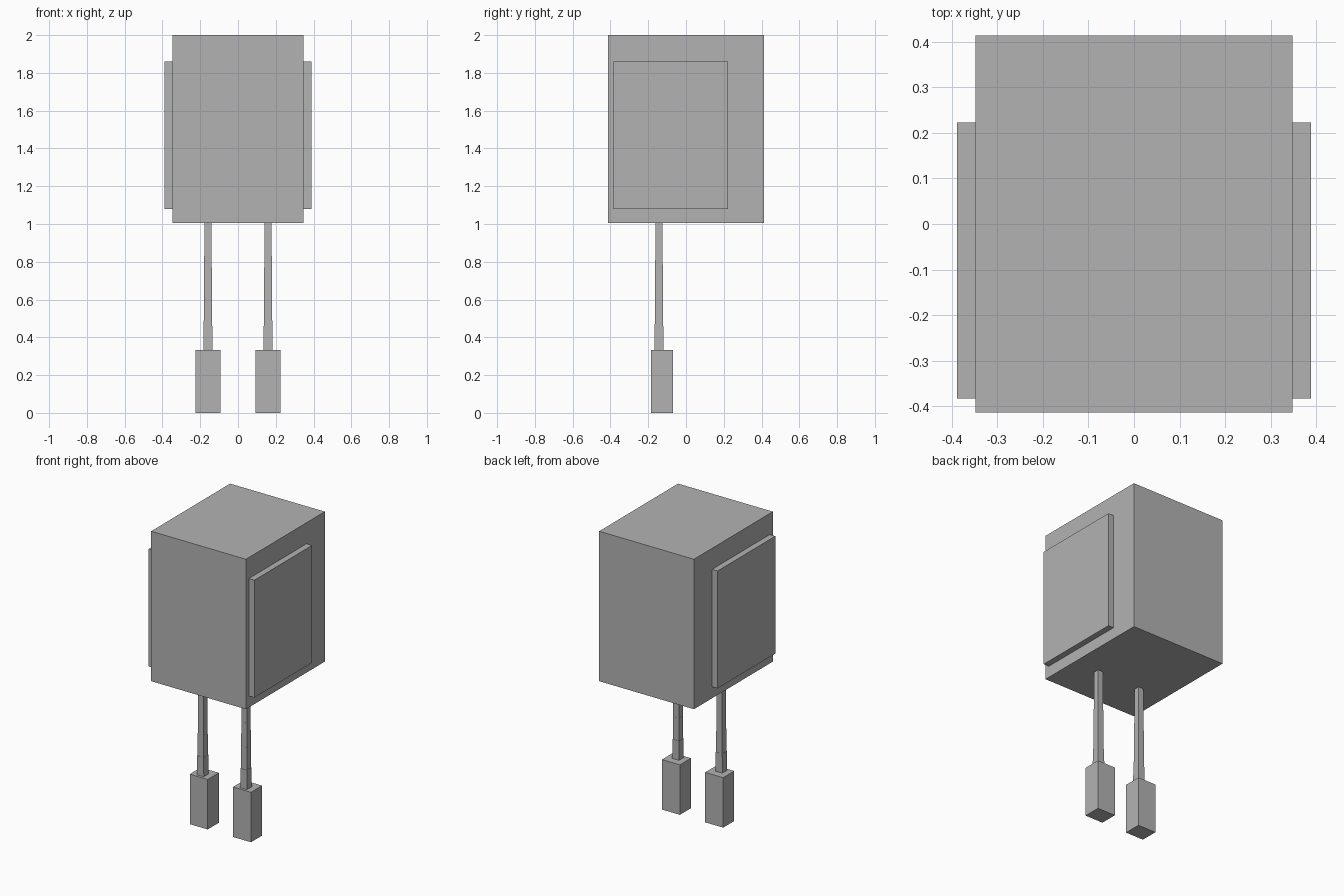
import bpy

cube = bpy.data.objects.get("Cube")
if cube:
    bpy.data.objects.remove(cube, do_unlink=True)

grey = bpy.data.materials.new("plain grey")
grey.use_nodes = True
colour = (0.45, 0.45, 0.45, 1)
grey.diffuse_color = colour
grey.node_tree.nodes["Principled BSDF"].inputs["Base Color"].default_value = colour


def box(name, low, high, top_scale=1.0):
    """Box between two corners; top_scale narrows its upper face."""
    centre = [(a + b) / 2 for a, b in zip(low, high)]
    size = [b - a for a, b in zip(low, high)]
    bpy.ops.mesh.primitive_cube_add(size=1, location=centre)
    part = bpy.context.object
    part.name = name
    for v in part.data.vertices:
        taper = top_scale if v.co.z > 0 else 1.0
        v.co.x *= size[0] * taper
        v.co.y *= size[1] * taper
        v.co.z *= size[2]
    part.data.materials.append(grey)
    return part


# Body
box("body", (-0.348, -0.414, 1.004), (0.348, 0.414, 2.0))

# Leg sections from the foot upward: bottom, top, half width
sections = [
    (0.33, 0.46, 0.025),
    (0.46, 0.61, 0.0225),
    (0.61, 0.77, 0.021),
    (0.77, 0.92, 0.020),
    (0.92, 1.004, 0.019),
]
leg_x, leg_y = 0.159, -0.143

for side, s in (("left", 1), ("right", -1)):
    # Side panel
    xs = sorted((s * 0.345, s * 0.388))
    box(side + "_side_panel", (xs[0], -0.383, 1.08), (xs[1], 0.223, 1.86))

    # Stepped leg
    x = s * leg_x
    for i, (z0, z1, r) in enumerate(sections, 1):
        box(f"{side}_leg_section_{i}", (x - r, leg_y - r, z0),
            (x + r, leg_y + r, z1), 0.96)

    # Foot
    box(side + "_foot", (x - 0.066, -0.185, 0), (x + 0.066, -0.069, 0.332))
